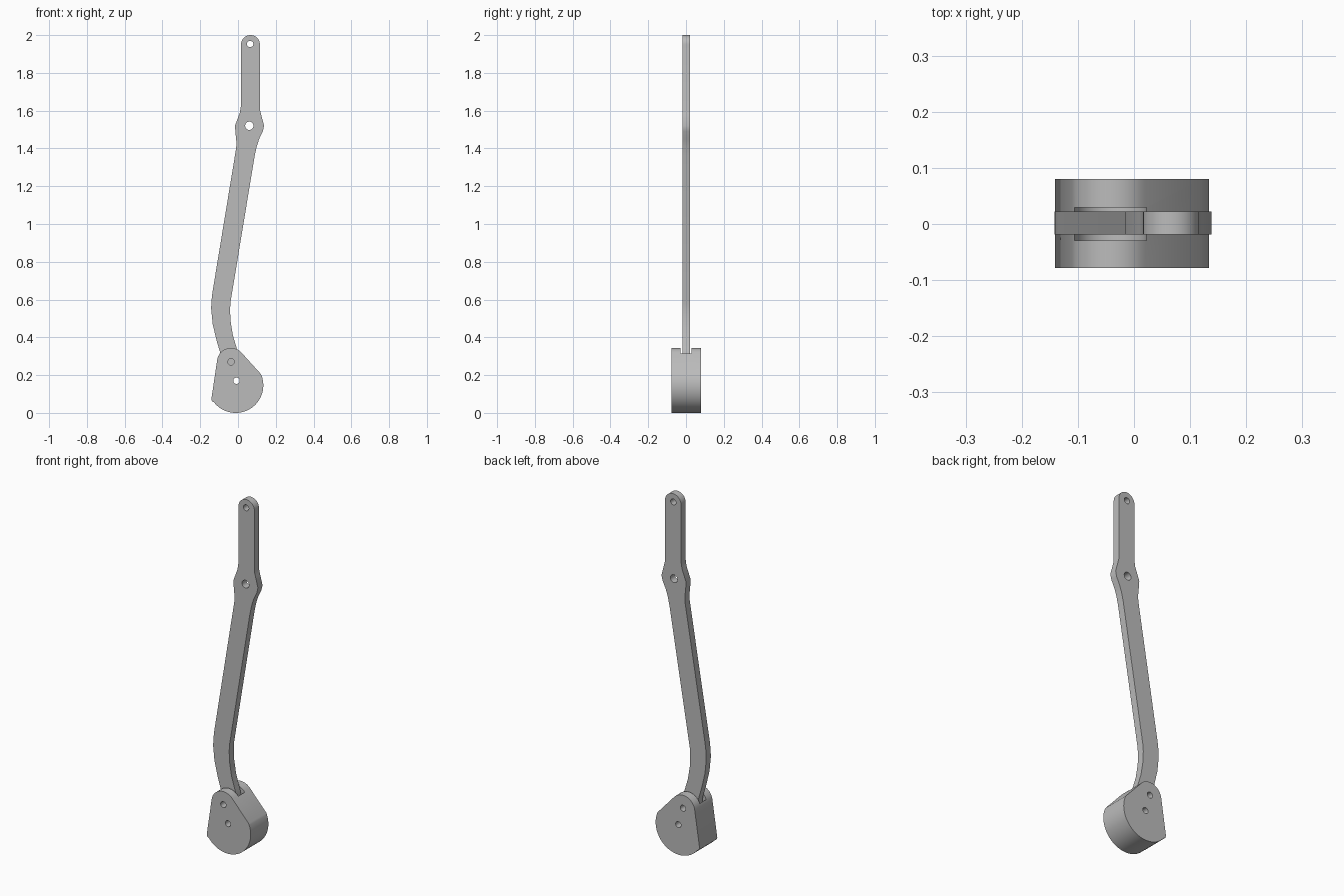
import bpy, bmesh
from math import sin, cos, radians

if "Cube" in bpy.data.objects:
    bpy.data.objects.remove(bpy.data.objects["Cube"])

GREY = (0.5, 0.5, 0.5, 1)
metal = bpy.data.materials.new("plain grey metal")
metal.use_nodes = True
metal.diffuse_color = GREY
metal.node_tree.nodes["Principled BSDF"].inputs["Base Color"].default_value = GREY


def arc(cx, cz, r, start, end, steps):
    """Points on a circle in the xz plane, angles in degrees."""
    angles = [radians(start + (end - start) * i / steps) for i in range(steps + 1)]
    return [(cx + r * cos(a), cz + r * sin(a)) for a in angles]


def extrude_profile(name, points, y0, y1):
    """Solid plate from an xz outline."""
    bm = bmesh.new()
    face = bm.faces.new([bm.verts.new((x, y0, z)) for x, z in points])
    grown = bmesh.ops.extrude_face_region(bm, geom=[face])["geom"]
    moved = [v for v in grown if isinstance(v, bmesh.types.BMVert)]
    bmesh.ops.translate(bm, verts=moved, vec=(0, y1 - y0, 0))
    bmesh.ops.recalc_face_normals(bm, faces=bm.faces)
    mesh = bpy.data.meshes.new(name)
    bm.to_mesh(mesh)
    bm.free()
    mesh.materials.append(metal)
    obj = bpy.data.objects.new(name, mesh)
    bpy.context.collection.objects.link(obj)
    return obj


def activate(obj):
    bpy.ops.object.select_all(action='DESELECT')
    obj.select_set(True)
    bpy.context.view_layer.objects.active = obj


def cut(obj, points, half_depth):
    """Subtract an extruded outline and discard the cutter."""
    cutter = extrude_profile("cutter", points, -half_depth, half_depth)
    cutter.hide_render = True
    activate(obj)
    mod = obj.modifiers.new("cut", 'BOOLEAN')
    mod.operation = 'DIFFERENCE'
    mod.solver = 'EXACT'
    mod.object = cutter
    bpy.ops.object.modifier_apply(modifier=mod.name)
    bpy.data.objects.remove(cutter)


def drill(obj, x, z, r):
    cut(obj, arc(x, z, r, 0, 345, 23), 0.2)


# Long bent arm: rounded tip, flared pivot, slanted shank, hooked foot
right_edge = [(0.116, 1.605), (0.121, 1.585), (0.138, 1.52), (0.131, 1.49), (0.112, 1.45),
              (0.099, 1.41), (0.088, 1.36), (-0.039, 0.59), (-0.042, 0.55), (-0.04, 0.49),
              (-0.027, 0.41), (-0.006, 0.34)]
left_edge = [(-0.093, 0.315), (-0.114, 0.385), (-0.134, 0.47), (-0.142, 0.55), (-0.141, 0.59),
             (-0.135, 0.64), (-0.01, 1.40), (-0.008, 1.43), (-0.013, 1.48), (-0.016, 1.52),
             (0.01, 1.59), (0.016, 1.63)]
tip = arc(0.066, 1.95, 0.05, 180, 0, 16)
foot = arc(-0.037, 0.27, 0.05, 0, -180, 12)
arm = extrude_profile("arm", tip + right_edge + foot + left_edge, -0.019, 0.022)
drill(arm, 0.064, 1.953, 0.017)
drill(arm, 0.06, 1.52, 0.022)

# Counterweight: round belly, sloped shoulders, rounded crown
belly = arc(-0.012, 0.146, 0.146, 24, -142, 40)
corner = [(-0.137, 0.061), (-0.141, 0.073)]
crown = arc(-0.037, 0.27, 0.074, 172, 40, 16)
weight = extrude_profile("counterweight", belly + corner + crown, -0.078, 0.08)

# Slot that receives the arm, and the two pin holes
slot = [(0.022, 0.4), (0.022, 0.27)] + arc(-0.042, 0.27, 0.064, -10, -170, 12) \
    + [(-0.106, 0.27), (-0.106, 0.4)]
cut(weight, slot, 0.029)
drill(weight, -0.037, 0.27, 0.017)
drill(weight, -0.008, 0.17, 0.017)

for part in (arm, weight):
    activate(part)
    bpy.ops.object.shade_smooth_by_angle(angle=radians(30))
